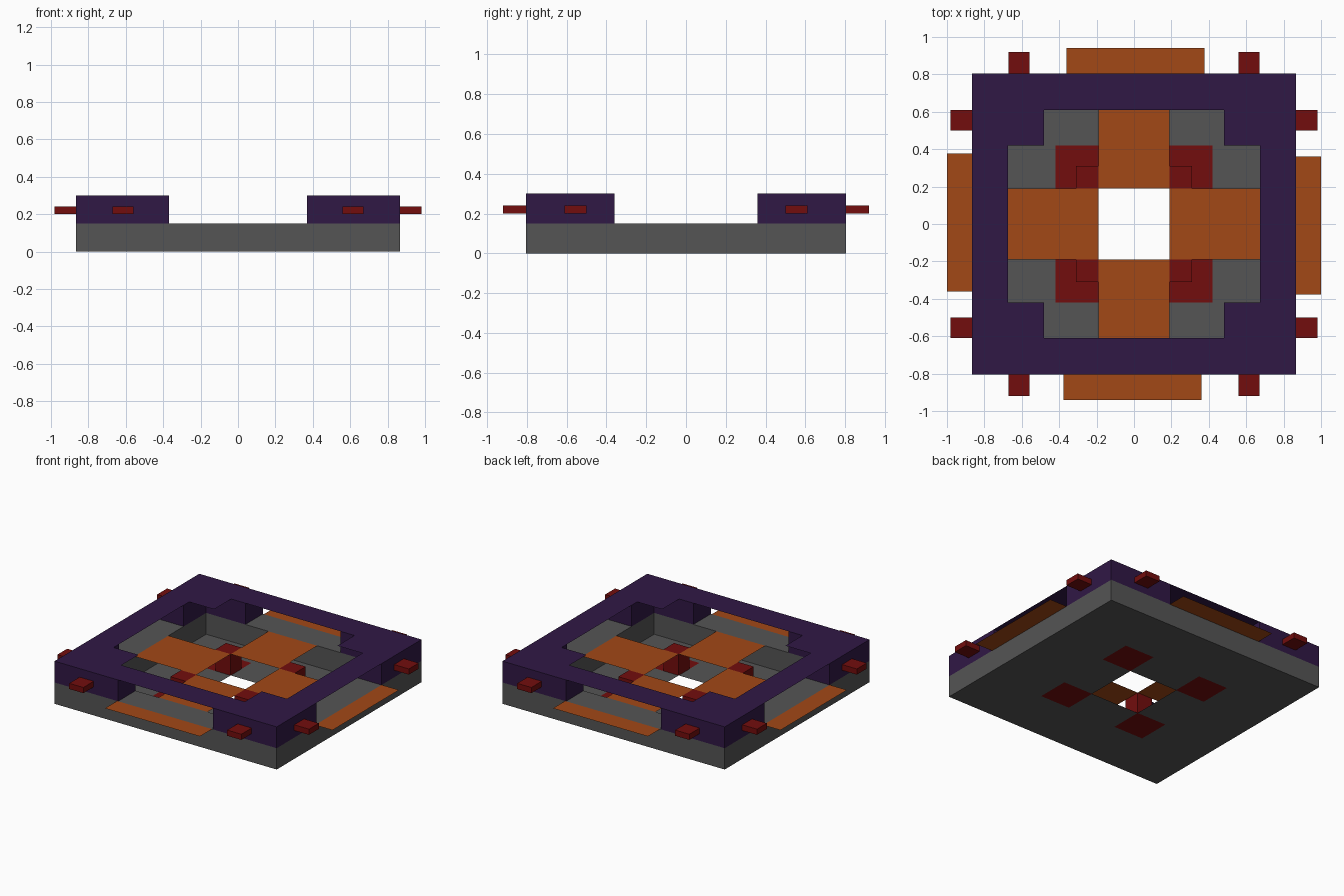
import bpy, bmesh

if "Cube" in bpy.data.objects:
    bpy.data.objects.remove(bpy.data.objects["Cube"])

X, Y = 0.865, 0.805          # outer half sizes
XI, YI = 0.675, 0.61         # inner half sizes of the walls
DECK, TOP = 0.15, 0.30       # heights of base top and frame top


def material(name, rgb):
    m = bpy.data.materials.new(name)
    m.diffuse_color = (*rgb, 1)
    m.use_nodes = True
    m.node_tree.nodes["Principled BSDF"].inputs["Base Color"].default_value = m.diffuse_color
    return m


GREY = material("dark_grey", (0.09, 0.09, 0.09))
PURPLE = material("purple", (0.03, 0.009, 0.06))
ORANGE = material("orange", (0.36, 0.065, 0.008))
RED = material("red", (0.17, 0.004, 0.004))


def finish(bm, name, mat):
    bmesh.ops.remove_doubles(bm, verts=bm.verts, dist=1e-5)
    mesh = bpy.data.meshes.new(name)
    bm.to_mesh(mesh)
    bm.free()
    mesh.materials.append(mat)
    ob = bpy.data.objects.new(name, mesh)
    bpy.context.collection.objects.link(ob)
    return ob


def prism(name, pts, z0, z1, mat):
    """Extruded outline; a flat sheet when z0 == z1."""
    bm = bmesh.new()
    face = bm.faces.new([bm.verts.new((x, y, z0)) for x, y in pts])
    if z1 > z0:
        ext = bmesh.ops.extrude_face_region(bm, geom=[face])["geom"]
        verts = [v for v in ext if isinstance(v, bmesh.types.BMVert)]
        bmesh.ops.translate(bm, verts=verts, vec=(0, 0, z1 - z0))
    bmesh.ops.recalc_face_normals(bm, faces=bm.faces)
    if z1 == z0 and bm.faces[:][0].normal.z < 0:
        bmesh.ops.reverse_faces(bm, faces=bm.faces)
    return finish(bm, name, mat)


def box(name, x0, x1, y0, y1, z0, z1, mat):
    return prism(name, [(x0, y0), (x1, y0), (x1, y1), (x0, y1)], z0, z1, mat)


def cells(xs, ys, keep):
    """Grid of quads on z = 0, keeping the cells chosen by keep(x, y)."""
    bm = bmesh.new()
    for x0, x1 in zip(xs, xs[1:]):
        for y0, y1 in zip(ys, ys[1:]):
            if keep(abs(x0 + x1) / 2, abs(y0 + y1) / 2):
                bm.faces.new([bm.verts.new((x, y, 0)) for x, y in
                              ((x0, y0), (x1, y0), (x1, y1), (x0, y1))])
    bmesh.ops.remove_doubles(bm, verts=bm.verts, dist=1e-5)
    return bm


# Base walls: a solid rectangular ring
bm = cells([-X, -XI, XI, X], [-Y, -YI, YI, Y], lambda x, y: x > XI or y > YI)
ext = bmesh.ops.extrude_face_region(bm, geom=bm.faces[:])["geom"]
bmesh.ops.translate(bm, vec=(0, 0, DECK),
                    verts=[v for v in ext if isinstance(v, bmesh.types.BMVert)])
bmesh.ops.recalc_face_normals(bm, faces=bm.faces)
finish(bm, "base_walls", GREY)

# Thin floor with a square centre hole and four gaps for the red pads
H, P, B = 0.19, 0.42, 0.31
bm = cells([-XI, -P, -H, H, P, XI], [-YI, -P, -H, H, P, YI],
           lambda x, y: not (x < H and y < H) and not (H < x < P and H < y < P))
bmesh.ops.reverse_faces(bm, faces=bm.faces)
finish(bm, "base_floor", GREY)

# Everything that repeats in the four corners
for sx in (-1, 1):
    for sy in (-1, 1):
        def m(*pts):
            return [(sx * x, sy * y) for x, y in pts]

        def rect(x0, x1, y0, y1):
            return m((x0, y0), (x1, y0), (x1, y1), (x0, y1))

        prism("corner_post", m((0.37, Y), (X, Y), (X, 0.36), (XI, 0.36),
                               (XI, YI), (0.37, YI)), DECK, TOP, PURPLE)
        prism("corner_gusset", rect(0.48, XI, 0.42, YI), TOP, TOP, PURPLE)
        prism("floor_pad", rect(H, P, H, P), 0, 0, RED)
        prism("centre_post", rect(H, B, H, B), 0, DECK, RED)
        prism("end_peg", rect(0.56, 0.67, Y, 0.92), 0.20, 0.24, RED)
        prism("side_peg", rect(X, 0.98, 0.50, 0.61), 0.20, 0.24, RED)

# Thin sheets on each of the four sides
for s in (-1, 1):
    a, b = sorted((s * YI, s * Y))
    box("end_bridge", -0.37, 0.37, a, b, TOP, TOP, PURPLE)
    a, b = sorted((s * XI, s * X))
    box("side_bridge", a, b, -0.36, 0.36, TOP, TOP, PURPLE)
    a, b = sorted((s * H, s * YI))
    box("inner_end_panel", -H, H, a, b, DECK, DECK, ORANGE)
    a, b = sorted((s * H, s * XI))
    box("inner_side_panel", a, b, -H, H, DECK, DECK, ORANGE)
    a, b = sorted((s * Y, s * 0.94))
    box("outer_end_panel", -0.37 + s * 0.008, 0.37 + s * 0.008, a, b, DECK, DECK, ORANGE)
    a, b = sorted((s * X, s * 1.0))
    box("outer_side_panel", a, b, -0.37 - s * 0.008, 0.37 - s * 0.008, DECK, DECK, ORANGE)
